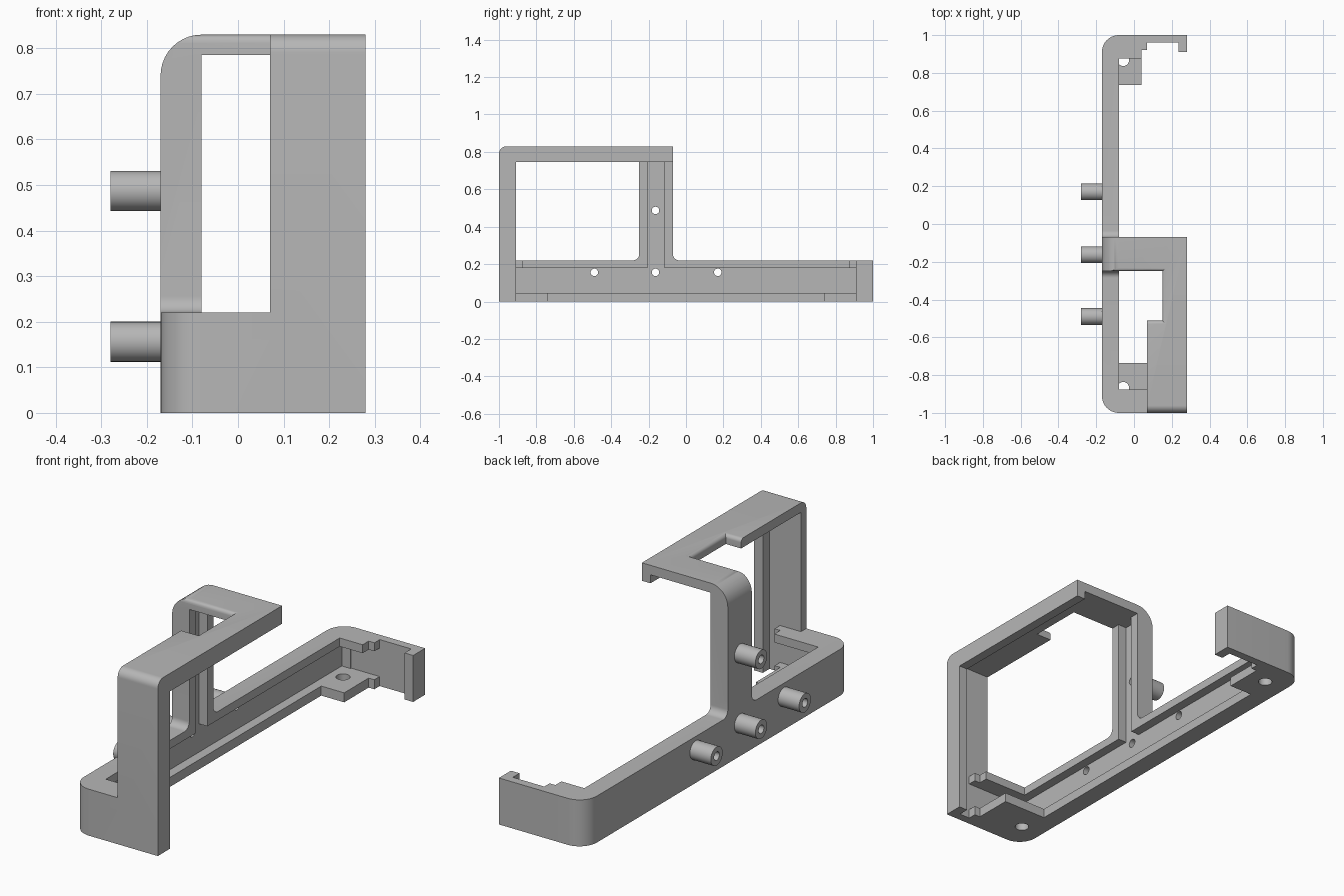
import bpy
import bmesh
import math
from mathutils import Vector

cube = bpy.data.objects.get("Cube")
if cube:
    bpy.data.objects.remove(cube, do_unlink=True)

mat = bpy.data.materials.new("plain_grey")
mat.use_nodes = True
grey = (0.47, 0.47, 0.47, 1)
mat.diffuse_color = grey
mat.node_tree.nodes["Principled BSDF"].inputs["Base Color"].default_value = grey


def rounded(corners, steps=10):
    """Outline of right-angled corners (a, b[, radius]), with the given ones rounded."""
    out = []
    for i, c in enumerate(corners):
        p = Vector(c[:2])
        if len(c) < 3:
            out.append(p)
            continue
        r = c[2]
        u = (Vector(corners[i - 1][:2]) - p).normalized()
        v = (Vector(corners[(i + 1) % len(corners)][:2]) - p).normalized()
        centre = p + r * (u + v)
        for k in range(steps + 1):
            t = math.pi / 2 * k / steps
            out.append(centre - r * (v * math.cos(t) + u * math.sin(t)))
    return out


def rect(a0, a1, b0, b1):
    return [(a0, b0), (a1, b0), (a1, b1), (a0, b1)]


def circle(a, b, r, n=32):
    return [(a + r * math.cos(math.tau * k / n), b + r * math.sin(math.tau * k / n)) for k in range(n)]


def loft(name, axis, rings):
    """Closed solid through rings of (distance along axis, outline)."""
    place = {"x": lambda d, a, b: (d, a, b),
             "y": lambda d, a, b: (a, d, b),
             "z": lambda d, a, b: (a, b, d)}[axis]
    bm = bmesh.new()
    loops = [[bm.verts.new(place(d, p[0], p[1])) for p in pts] for d, pts in rings]
    bm.faces.new(loops[0])
    bm.faces.new(loops[-1])
    n = len(loops[0])
    for low, high in zip(loops, loops[1:]):
        for i in range(n):
            j = (i + 1) % n
            bm.faces.new((low[i], low[j], high[j], high[i]))
    bmesh.ops.recalc_face_normals(bm, faces=bm.faces)
    mesh = bpy.data.meshes.new(name)
    bm.to_mesh(mesh)
    bm.free()
    mesh.materials.append(mat)
    ob = bpy.data.objects.new(name, mesh)
    bpy.context.collection.objects.link(ob)
    return ob


def prism(name, axis, d0, d1, outline):
    return loft(name, axis, [(d0, outline), (d1, outline)])


def box(name, x0, x1, y0, y1, z0, z1):
    return prism(name, "z", z0, z1, rect(x0, x1, y0, y1))


def combine(ob, tool, operation="DIFFERENCE"):
    tool.hide_render = True
    mod = ob.modifiers.new("combine", "BOOLEAN")
    mod.operation = operation
    mod.solver = "EXACT"
    mod.object = tool
    bpy.context.view_layer.objects.active = ob
    bpy.ops.object.modifier_apply(modifier=mod.name)
    bpy.data.objects.remove(tool, do_unlink=True)


def finish(ob):
    bpy.ops.object.select_all(action="DESELECT")
    ob.select_set(True)
    bpy.context.view_layer.objects.active = ob
    bpy.ops.object.shade_smooth_by_angle(angle=math.radians(30))


# Outer envelope: side outline trimmed by rounded plan and rounded front outline
frame = prism("bracket_frame", "x", -0.3, 0.28, rounded([
    (-1, 0), (1, 0), (1, 0.22), (-0.07, 0.22, 0.035), (-0.07, 0.83), (-1, 0.83, 0.04)]))
combine(frame, prism("plan", "z", -0.2, 1, rounded([
    (-0.17, -1, 0.09), (0.5, -1), (0.5, 1), (-0.17, 1, 0.09)])), "INTERSECT")
combine(frame, prism("elevation", "y", -1.2, 1.2, rounded([
    (-0.17, -0.2), (0.5, -0.2), (0.5, 0.83), (-0.17, 0.83, 0.09)])), "INTERSECT")

# Hollow inside, then the opening that leaves a hooked rim
combine(frame, box("hollow", -0.08, 0.235, -0.96, 0.96, -0.1, 0.785))
combine(frame, box("rim_opening", 0.2, 0.4, -0.91, 0.91, -0.1, 0.745))

# Open corner in front of the post
combine(frame, prism("side_opening", "x", -0.5, 0.07, rounded([
    (-1.2, 0.22), (-0.25, 0.22, 0.035), (-0.25, 1), (-1.2, 1)])))

# Notch in the top plate with softened upper edges
rings = [(0.7, rect(-0.3, 0.15, -0.512, -0.25))]
r = 0.018
for k in range(7):
    t = math.pi / 2 * k / 6
    o = r * (1 - math.cos(t))
    rings.append((0.83 - r + r * math.sin(t), rect(-0.3, 0.15 + o, -0.512 - o, -0.25 + o)))
rings.append((0.9, rings[-1][1]))
combine(frame, loft("top_notch", "z", rings))

# Grooves along the base wall and up the post
combine(frame, box("base_groove", -0.125, -0.05, -0.955, 0.955, 0.045, 0.18))
combine(frame, box("post_groove", -0.125, -0.05, -0.205, -0.115, 0.1, 0.785))

# Corner plates at both ends: a wide bottom tab and a narrow top tab
for side, reach in ((1, 0.04), (-1, 0.15)):
    for z0, z1, inner in ((0, 0.045, 0.737), (0.18, 0.22, 0.875)):
        outline = [(-0.1, inner), (reach, inner), (reach, 0.92), (reach + 0.03, 0.92),
                   (reach + 0.03, 0.98), (-0.1, 0.98)]
        combine(frame, prism("corner_plate", "z", z0, z1, [(x, side * y) for x, y in outline]), "UNION")
    combine(frame, prism("screw_hole", "z", -0.1, 0.1, circle(-0.057, side * 0.867, 0.031)))

# Hollow pegs on the outside of the wall
for i, (y, z) in enumerate([(-0.49, 0.156), (-0.163, 0.156), (0.17, 0.156), (-0.163, 0.487)]):
    peg = prism(f"mounting_peg_{i + 1}", "x", -0.28, -0.17, circle(y, z, 0.044))
    for part in (peg, frame):
        combine(part, prism("peg_hole", "x", -0.4, -0.1, circle(y, z, 0.02, 24)))
    finish(peg)

finish(frame)
